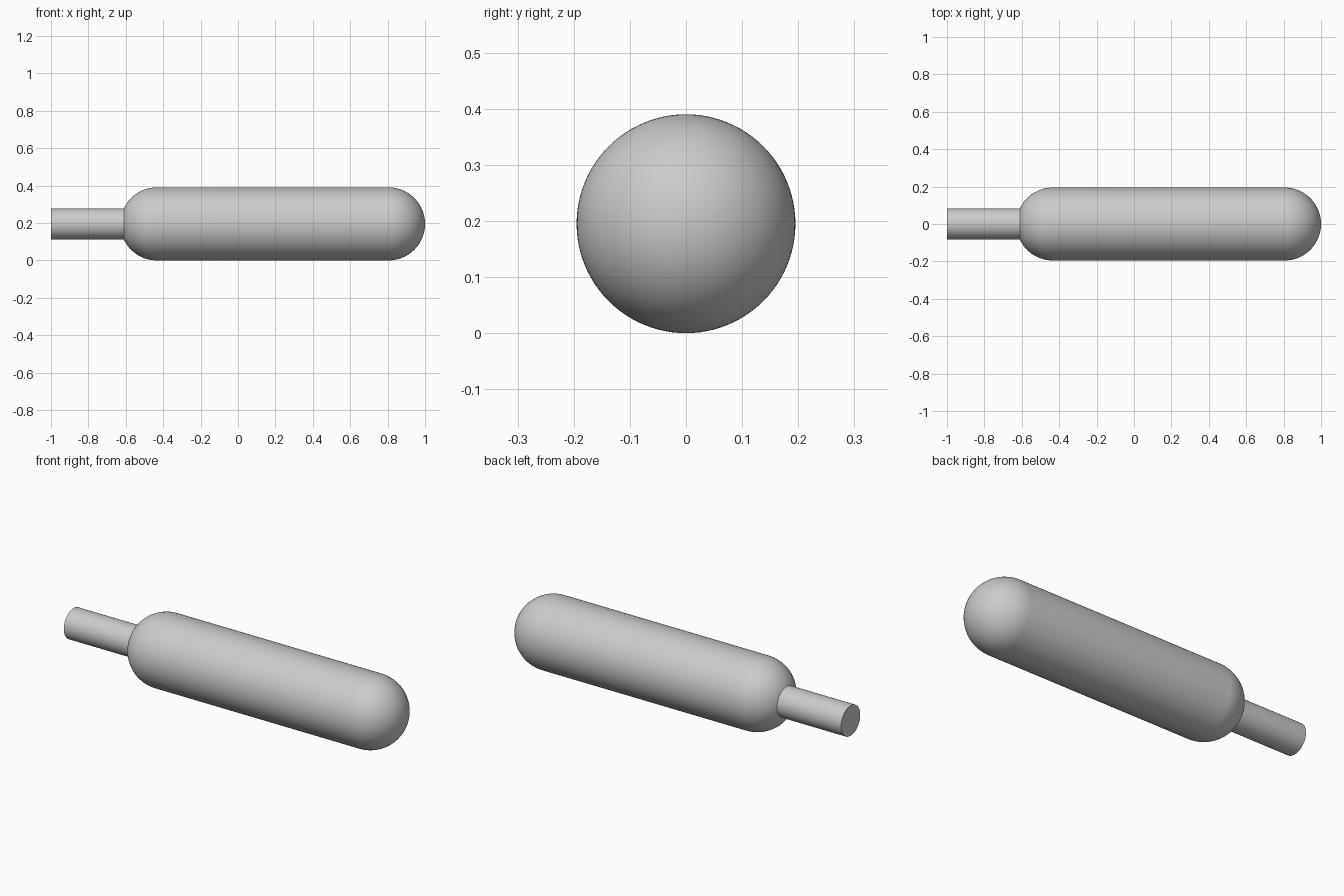
import bpy
import bmesh
import math

cube = bpy.data.objects.get("Cube")
if cube:
    bpy.data.objects.remove(cube, do_unlink=True)

R = 0.195            # body radius, also the height of the axis
ROD_R = 0.083        # rod radius
RIGHT_C = 1 - R      # centre of the closed round end
LEFT_C = -0.434      # centre of the round end that meets the rod
SEGMENTS = 96
ARC_STEPS = 24

grey = bpy.data.materials.new("light grey")
grey.use_nodes = True
colour = (0.6, 0.6, 0.6, 1)
grey.diffuse_color = colour
grey.node_tree.nodes["Principled BSDF"].inputs["Base Color"].default_value = colour


def arc(centre, start, end):
    """Profile points (x, radius) along a circular arc."""
    angles = [start + (end - start) * i / ARC_STEPS for i in range(ARC_STEPS + 1)]
    return [(centre + R * math.cos(a), R * math.sin(a)) for a in angles]


def lathe(name, profile):
    """Revolve an (x, radius) profile around the x axis."""
    bm = bmesh.new()
    verts = [bm.verts.new((x, 0, r)) for x, r in profile]
    edges = [bm.edges.new(pair) for pair in zip(verts, verts[1:])]
    bmesh.ops.spin(bm, geom=verts + edges, cent=(0, 0, 0), axis=(1, 0, 0),
                   angle=math.tau, steps=SEGMENTS, use_duplicate=False)
    bmesh.ops.remove_doubles(bm, verts=bm.verts, dist=1e-5)
    bmesh.ops.recalc_face_normals(bm, faces=bm.faces)
    # Open surfaces can come out inverted: make the side walls face outward
    if sum(f.normal.dot(f.calc_center_median()) * f.calc_area() for f in bm.faces) < 0:
        bmesh.ops.reverse_faces(bm, faces=bm.faces)
    mesh = bpy.data.meshes.new(name)
    bm.to_mesh(mesh)
    bm.free()
    mesh.materials.append(grey)
    obj = bpy.data.objects.new(name, mesh)
    obj.location.z = R
    bpy.context.collection.objects.link(obj)
    bpy.ops.object.select_all(action="DESELECT")
    obj.select_set(True)
    bpy.context.view_layer.objects.active = obj
    bpy.ops.object.shade_smooth_by_angle(angle=math.radians(30))
    return obj


# Capsule body, opened where the rod enters
seam = math.pi - math.asin(ROD_R / R)
lathe("capsule_body", arc(RIGHT_C, 0, math.pi / 2) + arc(LEFT_C, math.pi / 2, seam))

# Rod with a flat end, meeting the body at the seam
seam_x = LEFT_C + R * math.cos(seam)
lathe("rod", [(-1, 0), (-1, ROD_R), (seam_x, ROD_R)])
